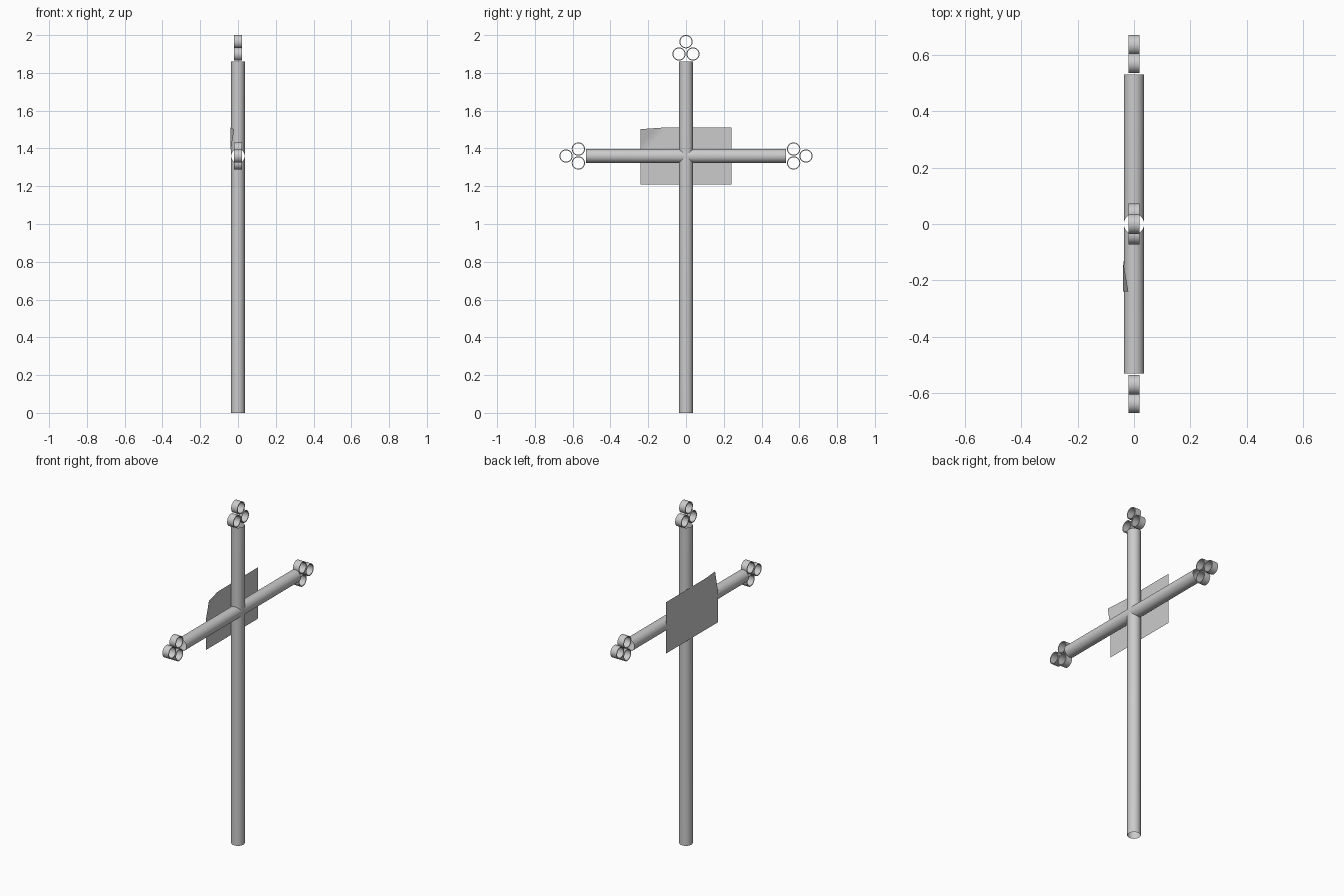
import bpy, bmesh, math
from mathutils import Vector

if "Cube" in bpy.data.objects:
    bpy.data.objects.remove(bpy.data.objects["Cube"])

grey = bpy.data.materials.new("plain grey")
grey.diffuse_color = (0.6, 0.6, 0.6, 1)
grey.use_nodes = True
grey.node_tree.nodes["Principled BSDF"].inputs["Base Color"].default_value = grey.diffuse_color

CENTRE = Vector((0, 0, 1.36))
R, SEG = 0.036, 32
X = Vector((1, 0, 0))


def finish(name, bm, recalc=True):
    if recalc:
        bmesh.ops.recalc_face_normals(bm, faces=bm.faces)
    me = bpy.data.meshes.new(name)
    bm.to_mesh(me)
    bm.free()
    me.materials.append(grey)
    ob = bpy.data.objects.new(name, me)
    bpy.context.collection.objects.link(ob)
    bpy.ops.object.select_all(action='DESELECT')
    bpy.context.view_layer.objects.active = ob
    ob.select_set(True)
    bpy.ops.object.shade_smooth_by_angle(angle=math.radians(35))
    return ob


def tube_arm(name, d, length):
    """Open pipe running out from the crossing, mitred against its neighbours."""
    s = X.cross(d)
    bm = bmesh.new()
    inner, outer = [], []
    for i in range(SEG):
        a = 2 * math.pi * i / SEG
        p = CENTRE + X * R * math.cos(a) + s * R * math.sin(a)
        inner.append(bm.verts.new(p + d * abs(R * math.sin(a))))
        outer.append(bm.verts.new(p + d * length))
    for i in range(SEG):
        j = (i + 1) % SEG
        bm.faces.new((inner[i], inner[j], outer[j], outer[i]))
    finish(name, bm, recalc=False)


def ring(name, centre, r=0.035, wall=0.005, half=0.02):
    """Short thin-walled ring with its axis along x."""
    bm = bmesh.new()
    profile = [(r, -half), (r, half), (r - wall, half), (r - wall, -half)]
    loops = []
    for i in range(SEG):
        a = 2 * math.pi * i / SEG
        loops.append([bm.verts.new(centre + Vector((x, q * math.cos(a), q * math.sin(a))))
                      for q, x in profile])
    for i in range(SEG):
        m, n = loops[i], loops[(i + 1) % SEG]
        for k in range(4):
            l = (k + 1) % 4
            bm.faces.new((m[k], m[l], n[l], n[k]))
    finish(name, bm)


# Post and crossbar, with a trefoil of rings on the three upper ends
arms = [("lower_post", Vector((0, 0, -1)), 1.36, False),
        ("upper_post", Vector((0, 0, 1)), 0.50, True),
        ("left_arm", Vector((0, -1, 0)), 0.53, True),
        ("right_arm", Vector((0, 1, 0)), 0.53, True)]
for name, d, length, trefoil in arms:
    tube_arm(name, d, length)
    if trefoil:
        s = X.cross(d)
        for k, (along, side) in enumerate([(0.105, 0), (0.04, -0.037), (0.04, 0.037)]):
            ring(f"{name}_ring_{k + 1}", CENTRE + d * (length + along) + s * side)

# Sign plate behind the crossing, one top corner curled towards the post
NY, NZ = 24, 15
bm = bmesh.new()
grid = []
for i in range(NY + 1):
    row = []
    for j in range(NZ + 1):
        y = -0.24 + 0.48 * i / NY
        z = 1.21 + 0.30 * j / NZ
        u = max(0.0, 1 - (y + 0.24) / 0.11 - (1.51 - z) / 0.12)
        row.append(bm.verts.new((-0.039 + 0.019 * u, y, z - 0.008 * u)))
    grid.append(row)
for i in range(NY):
    for j in range(NZ):
        bm.faces.new((grid[i][j], grid[i + 1][j], grid[i + 1][j + 1], grid[i][j + 1]))
finish("sign_plate", bm, recalc=False)
